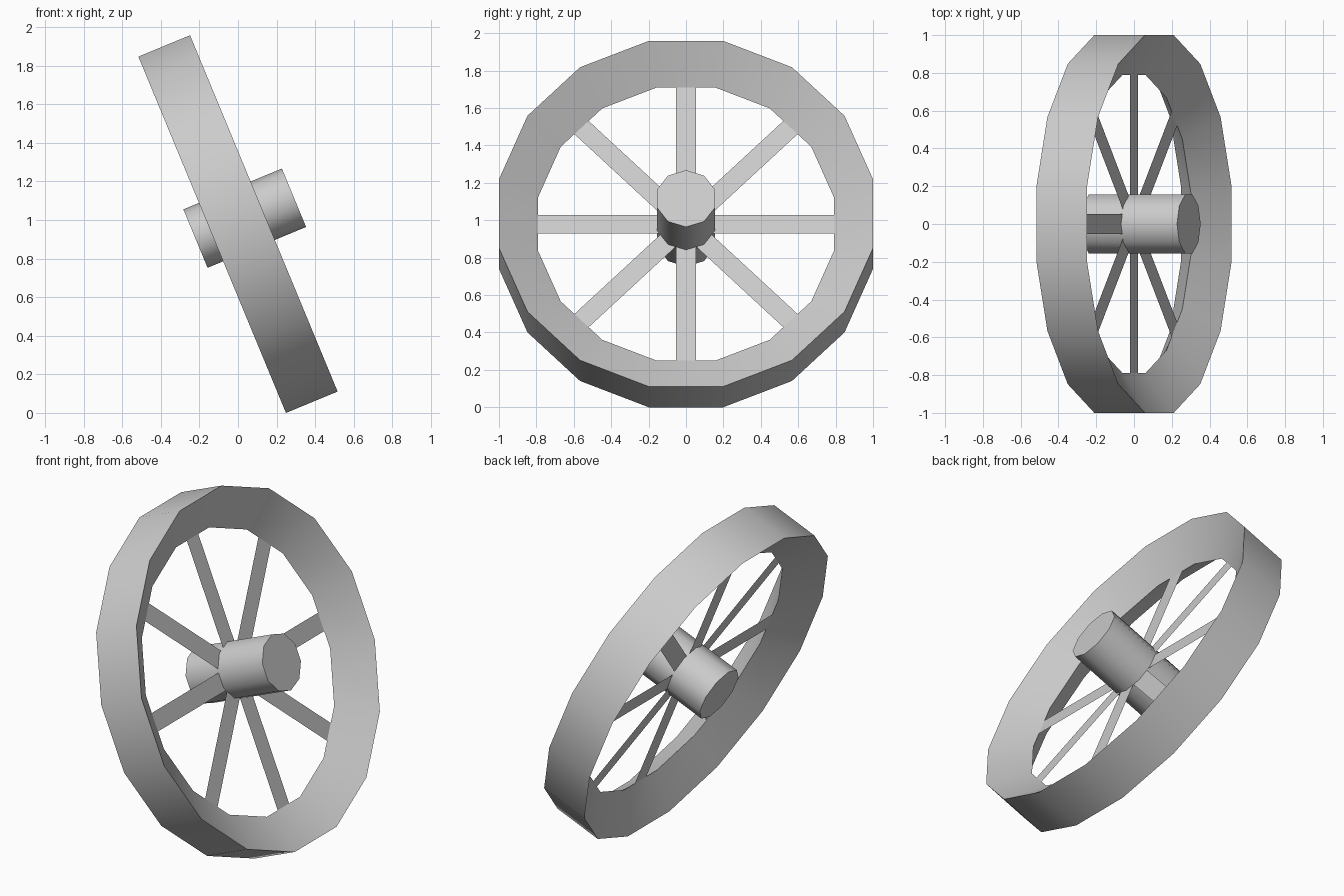
import bpy, bmesh
from math import sin, cos, pi, radians
from mathutils import Matrix

if "Cube" in bpy.data.objects:
    bpy.data.objects.remove(bpy.data.objects["Cube"])

# Wheel frame: local x is the axle, tilted upward towards +x
TILT = Matrix.Translation((0, 0, 0.979)) @ Matrix.Rotation(radians(-22.5), 4, 'Y')


def make(name, bm, smooth=False):
    bmesh.ops.transform(bm, matrix=TILT, verts=bm.verts)
    mesh = bpy.data.meshes.new(name)
    bm.to_mesh(mesh)
    bm.free()
    ob = bpy.data.objects.new(name, mesh)
    bpy.context.collection.objects.link(ob)
    if smooth:
        bpy.ops.object.select_all(action='DESELECT')
        ob.select_set(True)
        bpy.context.view_layer.objects.active = ob
        bpy.ops.object.shade_smooth_by_angle(angle=radians(40))
    return ob


# Rim: triangular section swept round 16 flats, point facing inward
SIDES = 16
section = [(-0.145, 1.0), (0.145, 1.0), (0.0, 0.79)]   # axle offset, apothem
bm = bmesh.new()
rings = []
for i in range(SIDES):
    a = (i + 0.5) * 2 * pi / SIDES
    k = 1 / cos(pi / SIDES)
    rings.append([bm.verts.new((x, r * k * cos(a), r * k * sin(a))) for x, r in section])
for i in range(SIDES):
    p, q = rings[i], rings[(i + 1) % SIDES]
    for j in range(3):
        n = (j + 1) % 3
        bm.faces.new((p[j], p[n], q[n], q[j]))
bmesh.ops.recalc_face_normals(bm, faces=bm.faces)
make("rim", bm, True)

# Hub: ten-sided cylinder, longer on the +x side
bm = bmesh.new()
bmesh.ops.create_cone(bm, cap_ends=True, segments=10, radius1=0.164, radius2=0.164, depth=0.553)
ends = Matrix.Translation((0.044, 0, 0.015)) @ Matrix.Rotation(pi / 2, 4, 'Y')
# start a corner on the y axis
phase = Matrix.Rotation(pi / 2, 4, 'Z')
bmesh.ops.transform(bm, matrix=ends @ phase, verts=bm.verts)
make("hub", bm, True)

# Spokes: eight thin flat strips in the wheel plane
for i in range(8):
    bm = bmesh.new()
    w = 0.054
    bm.faces.new([bm.verts.new(c) for c in
                  ((0, 0.1, -w), (0, 0.795, -w), (0, 0.795, w), (0, 0.1, w))])
    bmesh.ops.rotate(bm, verts=bm.verts, matrix=Matrix.Rotation(i * pi / 4, 3, 'X'))
    make(f"spoke_{i + 1}", bm)
